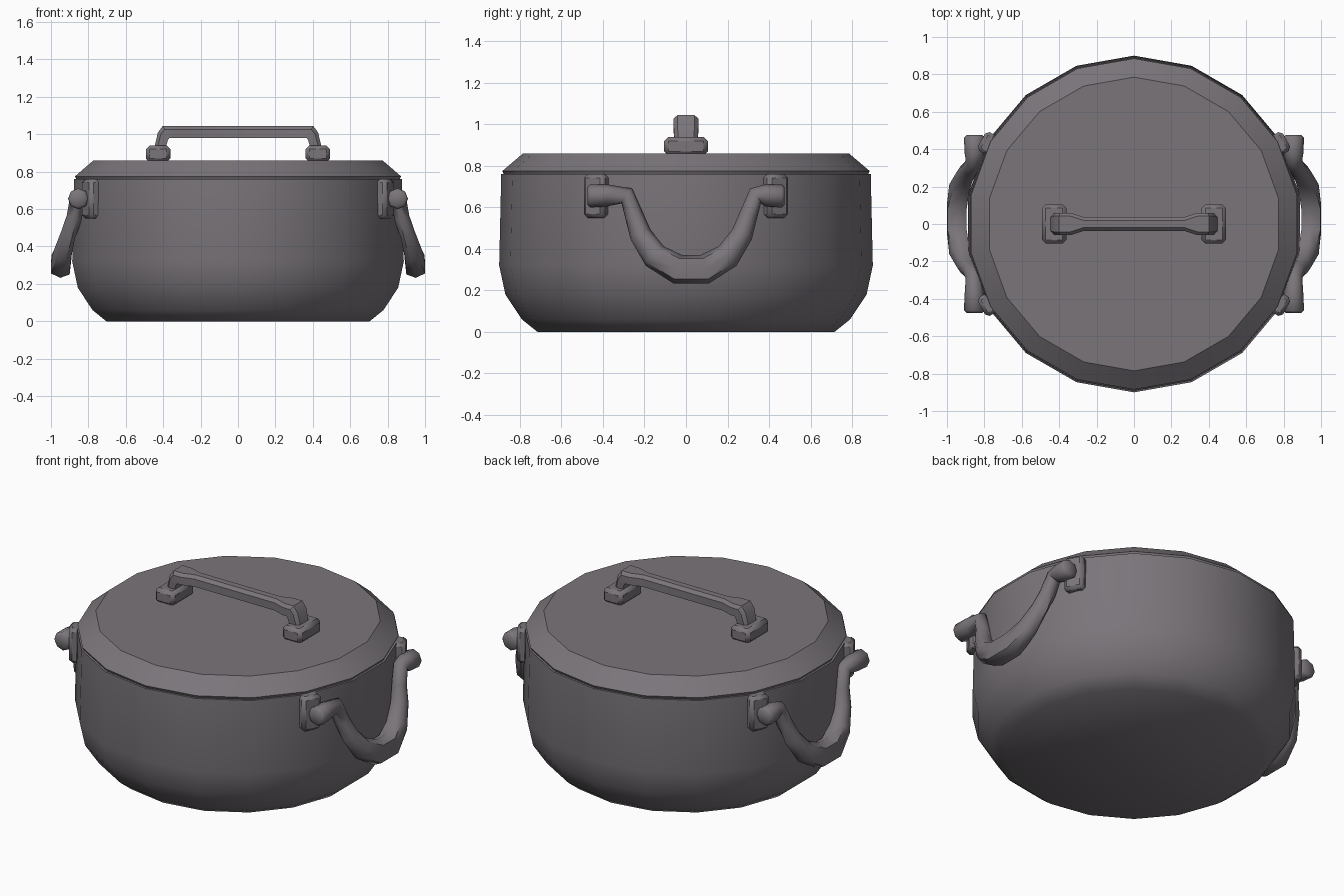
import bpy, bmesh, math

if "Cube" in bpy.data.objects:
    bpy.data.objects.remove(bpy.data.objects["Cube"])

metal = bpy.data.materials.new("dark_grey_metal")
metal.diffuse_color = (0.195, 0.178, 0.195, 1)
metal.use_nodes = True
metal.node_tree.nodes["Principled BSDF"].inputs["Base Color"].default_value = metal.diffuse_color


def finish(obj, angle=30):
    if not obj.data.materials:
        obj.data.materials.append(metal)
    bpy.ops.object.select_all(action='DESELECT')
    obj.select_set(True)
    bpy.context.view_layer.objects.active = obj
    bpy.ops.object.shade_smooth_by_angle(angle=math.radians(angle))
    return obj


def from_rings(name, rings, angle):
    """Skin closed rings of points, capping both ends."""
    bm = bmesh.new()
    loops = [[bm.verts.new(p) for p in ring] for ring in rings]
    n = len(loops[0])
    for a, b in zip(loops, loops[1:]):
        for i in range(n):
            j = (i + 1) % n
            bm.faces.new((a[i], a[j], b[j], b[i]))
    bm.faces.new(loops[0])
    bm.faces.new(loops[-1])
    bmesh.ops.recalc_face_normals(bm, faces=bm.faces[:])
    mesh = bpy.data.meshes.new(name)
    bm.to_mesh(mesh)
    bm.free()
    obj = bpy.data.objects.new(name, mesh)
    bpy.context.collection.objects.link(obj)
    return finish(obj, angle)


def lathe(name, profile, angle, sides=18):
    rings = []
    for r, z in profile:
        rings.append([(r * math.sin(2 * math.pi * i / sides),
                       r * math.cos(2 * math.pi * i / sides), z) for i in range(sides)])
    return from_rings(name, rings, angle)


def box(name, loc, size, turn=0.0, bevel=0.02, mirror=(True, False)):
    """Bevelled box, baked in world space so it can be mirrored about the centre."""
    bpy.ops.mesh.primitive_cube_add(size=1, location=loc, rotation=(0, 0, turn))
    obj = bpy.context.object
    obj.name = name
    obj.scale = size
    bpy.ops.object.transform_apply(location=True, rotation=True, scale=True)
    bev = obj.modifiers.new("bevel", 'BEVEL')
    bev.width = bevel
    bev.segments = 1
    mir = obj.modifiers.new("mirror", 'MIRROR')
    mir.use_axis = (mirror[0], mirror[1], False)
    return finish(obj, 30)


# Pot body and lid
lathe("pot_body", [(0.715, 0), (0.79, 0.06), (0.87, 0.18), (0.90, 0.32), (0.89, 0.76)], 50)
lathe("lid", [(0.875, 0.755), (0.885, 0.775), (0.785, 0.86)], 30)

# Lid handle feet
box("lid_handle_foot", (0.427, 0, 0.895), (0.13, 0.21, 0.09))

# Lid handle bar: outer x, z, inner x, z, half width
half = [(0.45, 0.92, 0.388, 0.92, 0.055),
        (0.428, 1.01, 0.376, 0.965, 0.06),
        (0.402, 1.044, 0.368, 0.98, 0.06),
        (0.34, 1.044, 0.34, 0.98, 0.06),
        (0.27, 1.044, 0.27, 0.98, 0.037)]
stations = half + [(-a, b, -c, d, w) for a, b, c, d, w in reversed(half)]
rings = []
for ox, oz, ix, iz, w in stations:
    mx, mz = ox + (ix - ox) * 0.28, oz + (iz - oz) * 0.28
    rings.append([(ox, w - 0.018, oz), (mx, w, mz), (ix, w, iz),
                  (ix, -w, iz), (mx, -w, mz), (ox, 0.018 - w, oz)])
from_rings("lid_handle_bar", rings, 25)

# Brackets holding the side handles
box("handle_bracket", (0.78, 0.43, 0.655), (0.08, 0.115, 0.21),
    math.radians(29), 0.018, (True, True))

# Swinging side handles: x, y, z, radius
half = [(0.853, 0.475, 0.655, 0.042), (0.853, 0.462, 0.655, 0.056),
        (0.853, 0.38, 0.658, 0.053), (0.856, 0.31, 0.655, 0.044),
        (0.872, 0.275, 0.56, 0.045), (0.895, 0.245, 0.47, 0.053),
        (0.925, 0.175, 0.365, 0.064), (0.948, 0.065, 0.302, 0.072)]
path = half + [(x, -y, z, r) for x, y, z, r in reversed(half)]
curve = bpy.data.curves.new("side_handle", 'CURVE')
curve.dimensions = '3D'
curve.bevel_depth = 1.0
curve.bevel_resolution = 2
curve.use_fill_caps = True
spline = curve.splines.new('POLY')
spline.points.add(len(path) - 1)
for p, (x, y, z, r) in zip(spline.points, path):
    shift = 0.025 if abs(y) < 0.35 else 0.0   # the loop sits slightly to the back
    p.co = (x, y + shift, z, 1)
    p.radius = r
handle = bpy.data.objects.new("side_handle", curve)
bpy.context.collection.objects.link(handle)
bpy.ops.object.select_all(action='DESELECT')
handle.select_set(True)
bpy.context.view_layer.objects.active = handle
bpy.ops.object.convert(target='MESH')
handle = bpy.context.object
bm = bmesh.new()
bm.from_mesh(handle.data)
bmesh.ops.remove_doubles(bm, verts=bm.verts[:], dist=0.0005)
for v in bm.verts:                 # flatten the tube a little where it hangs low
    t = max(0.0, min(1.0, (0.5 - v.co.z) / 0.2))
    v.co.x = min(v.co.x, 1.0)
    if t > 0:
        v.co.x = max(v.co.x, 0.86 + 0.04 * t)
bmesh.ops.recalc_face_normals(bm, faces=bm.faces[:])
bm.to_mesh(handle.data)
bm.free()
handle.modifiers.new("mirror", 'MIRROR').use_axis = (True, False, False)
finish(handle, 50)
